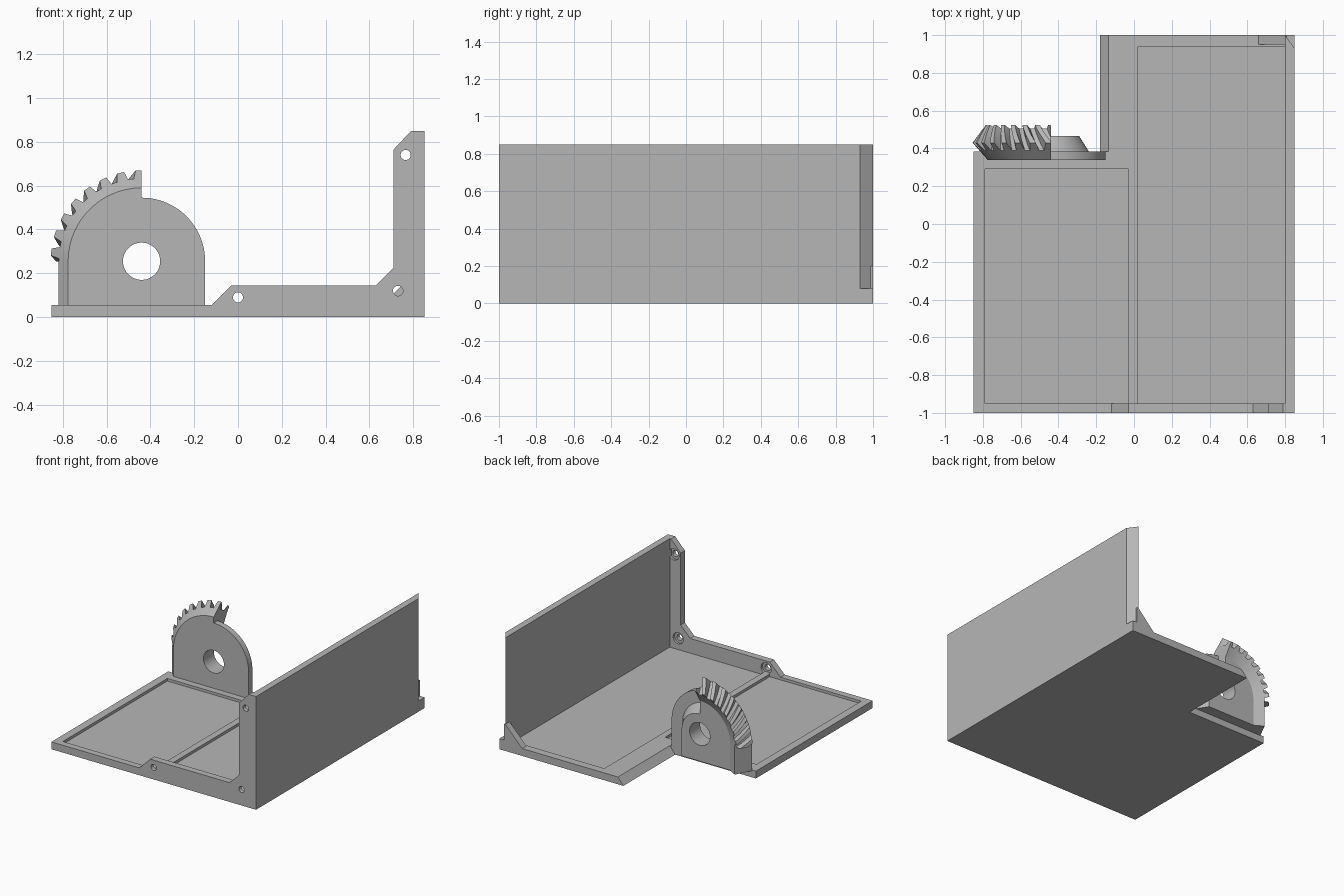
import bpy, bmesh
from math import sin, cos, radians
from mathutils import Vector

cube = bpy.data.objects.get("Cube")
if cube:
    bpy.data.objects.remove(cube, do_unlink=True)

grey = bpy.data.materials.new("plain grey")
grey.use_nodes = True
colour = (0.47, 0.47, 0.47, 1)
grey.diffuse_color = colour
grey.node_tree.nodes["Principled BSDF"].inputs["Base Color"].default_value = colour

CX, CZ = -0.44, 0.255      # gear axis
RIM = 0.055                # height of the tray rim
FLOOR = 0.035              # height of the tray floor


def finish(name, bm):
    bmesh.ops.remove_doubles(bm, verts=bm.verts, dist=1e-5)
    bmesh.ops.recalc_face_normals(bm, faces=bm.faces)
    mesh = bpy.data.meshes.new(name)
    bm.to_mesh(mesh)
    bm.free()
    mesh.materials.append(grey)
    obj = bpy.data.objects.new(name, mesh)
    bpy.context.collection.objects.link(obj)
    return obj


def loft(bm, rings):
    """Skin a list of equal closed rings and cap both ends."""
    rows = [[bm.verts.new(p) for p in ring] for ring in rings]
    n = len(rows[0])
    for a, b in zip(rows, rows[1:]):
        for i in range(n):
            j = (i + 1) % n
            bm.faces.new((a[i], a[j], b[j], b[i]))
    bm.faces.new(rows[0])
    bm.faces.new(rows[-1])


def plan_prism(name, outline, z0, z1):
    bm = bmesh.new()
    loft(bm, [[(x, y, z) for x, y in outline] for z in (z0, z1)])
    return finish(name, bm)


def front_prism(name, outline, y0, y1):
    bm = bmesh.new()
    loft(bm, [[(x, y, z) for x, z in outline] for y in (y0, y1)])
    return finish(name, bm)


def rect(x0, x1, y0, y1):
    return [(x0, y0), (x1, y0), (x1, y1), (x0, y1)]


def disc(x, z, r, n=32):
    return [(x + r * cos(radians(360 * i / n)), z + r * sin(radians(360 * i / n)))
            for i in range(n)]


def cut(obj, cutter):
    cutter.hide_render = True
    mod = obj.modifiers.new("cut", "BOOLEAN")
    mod.operation = "DIFFERENCE"
    mod.solver = "EXACT"
    mod.object = cutter
    bpy.context.view_layer.objects.active = obj
    bpy.ops.object.modifier_apply(modifier=mod.name)
    bpy.data.objects.remove(cutter, do_unlink=True)


def smooth(obj):
    bpy.ops.object.select_all(action="DESELECT")
    obj.select_set(True)
    bpy.context.view_layer.objects.active = obj
    bpy.ops.object.shade_smooth_by_angle(angle=radians(25))


# Tray: stepped slab with a sloped inner edge and two shallow pockets
tray = plan_prism("tray", [(-0.85, -1), (0.85, -1), (0.85, 1), (-0.18, 1),
                           (-0.18, 0.385), (-0.85, 0.385)], 0, RIM)
for v in tray.data.vertices:
    if v.co.z > 0 and abs(v.co.x + 0.18) < 0.001:
        v.co.x = -0.135
for bounds in ((-0.79, -0.03, -0.95, 0.29), (0.02, 0.80, -0.95, 0.94)):
    cut(tray, plan_prism("pocket_cutter", rect(*bounds), FLOOR, 0.2))

# Side wall: full foot, corner cut away above it
plan_prism("wall_foot", rect(0.80, 0.85, -1, 1), 0, 0.08)
plan_prism("side_wall", [(0.80, -1), (0.85, -1), (0.85, 0.93), (0.80, 1)], 0.08, 0.85)

# Front frame with countersunk screw holes
frame = front_prism("front_frame", [
    (-0.12, RIM), (-0.12, 0.02), (0.82, 0.02), (0.82, 0.85), (0.79, 0.85),
    (0.71, 0.765), (0.71, 0.225), (0.63, 0.145), (-0.03, 0.145)], -1, -0.95)
for x, z in ((0, 0.09), (0.73, 0.12), (0.765, 0.74)):
    cut(frame, front_prism("hole_cutter", disc(x, z, 0.023), -1.1, -0.9))
    cut(frame, front_prism("recess_cutter", disc(x, z, 0.042), -0.968, -0.9))
smooth(frame)

# Rear corner gusset
front_prism("rear_gusset", [(0.66, RIM), (0.81, RIM), (0.81, 0.2), (0.80, 0.2)], 0.95, 1)


def arch_half(name, profile, side):
    """Sweep a (radius, y) profile over a quarter turn, then straight down to the tray."""
    bm = bmesh.new()
    rings = []
    steps = 24
    for i in range(steps + 1):
        t = radians(90 * i / steps)
        rings.append([(CX + side * r * sin(t), y, CZ + r * cos(t)) for r, y in profile])
    rings.append([(CX + side * r, y, 0.05) for r, y in profile])
    loft(bm, rings)
    bmesh.ops.dissolve_degenerate(bm, dist=1e-5, edges=bm.edges)
    obj = finish(name, bm)
    cut(obj, front_prism("axle_cutter", disc(CX, CZ, 0.085, 48), 0.2, 0.7))
    smooth(obj)


# Pivot bracket: gear half and plain half with a tapered hub
arch_half("gear_body", [(0, 0.34), (0.335, 0.34), (0.378, 0.388), (0.318, 0.505),
                        (0.25, 0.465), (0, 0.465)], -1)
arch_half("bracket_plate", [(0, 0.34), (0.29, 0.34), (0.29, 0.385), (0.20, 0.385),
                            (0.15, 0.465), (0, 0.465)], 1)


# Slanted bevel teeth, trimmed to the gear quarter
def tooth_ring(angle, root, tip, half_root, half_tip):
    ring = []
    for (r, y), da in ((root, -half_root), (tip, -half_tip), (tip, half_tip), (root, half_root)):
        t = radians(angle + da)
        ring.append((CX - r * sin(t), y, CZ + r * cos(t)))
    return ring


bm = bmesh.new()
for k in range(-1, 8):
    one = 1.5 + 11.8 * k
    rings = []
    for i in range(5):
        f = i / 4
        root = Vector((0.365, 0.374)).lerp(Vector((0.305, 0.495)), f)
        tip = Vector((0.415, 0.43)).lerp(Vector((0.345, 0.525)), f)
        rings.append(tooth_ring(one + 10.5 * f, root, tip, 4.6, 2.2))
    loft(bm, rings)
for point, normal in (((CX, 0, 0), (1, 0, 0)), ((0, 0, CZ), (0, 0, -1))):
    geom = bm.verts[:] + bm.edges[:] + bm.faces[:]
    bmesh.ops.bisect_plane(bm, geom=geom, dist=1e-6, plane_co=point,
                           plane_no=normal, clear_outer=True)
    bmesh.ops.holes_fill(bm, edges=[e for e in bm.edges if e.is_boundary], sides=0)
smooth(finish("gear_teeth", bm))
